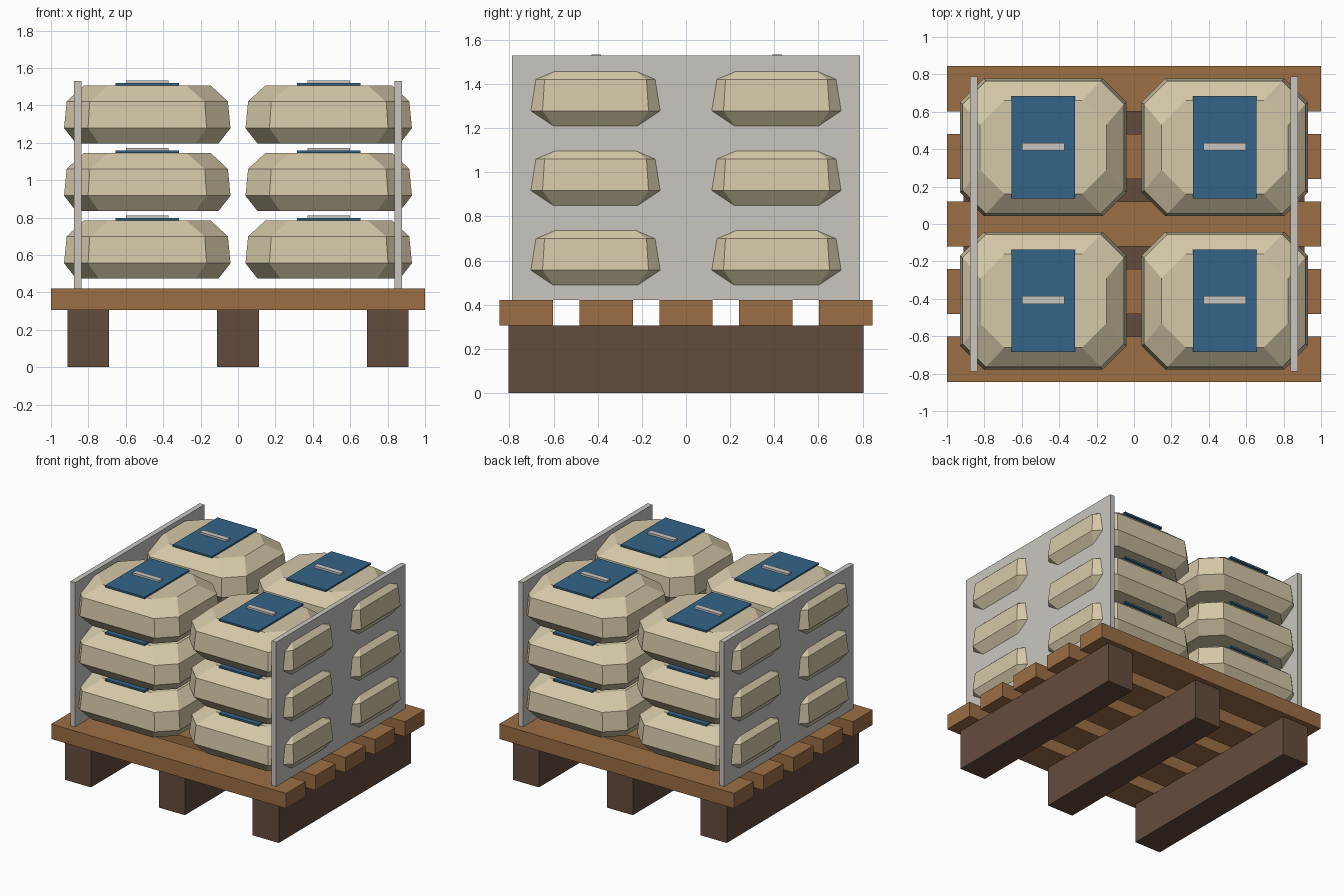
import bpy
import bmesh

old = bpy.data.objects.get("Cube")
if old:
    bpy.data.objects.remove(old, do_unlink=True)


def linear(c):
    c /= 255
    return c / 12.92 if c <= 0.04045 else ((c + 0.055) / 1.055) ** 2.4


def material(name, *rgb):
    m = bpy.data.materials.new(name)
    color = [linear(c) for c in rgb] + [1]
    m.use_nodes = True
    m.diffuse_color = color
    bsdf = m.node_tree.nodes["Principled BSDF"]
    bsdf.inputs["Base Color"].default_value = color
    bsdf.inputs["Roughness"].default_value = 0.8
    return m


sack_cloth = material("sack beige", 212, 200, 168)
label_blue = material("label blue", 52, 100, 135)
panel_grey = material("panel grey", 202, 198, 192)
slat_wood = material("slat wood", 155, 110, 69)
runner_wood = material("runner dark wood", 100, 76, 61)


def finish(name, bm, mat):
    bmesh.ops.recalc_face_normals(bm, faces=bm.faces)
    mesh = bpy.data.meshes.new(name)
    bm.to_mesh(mesh)
    bm.free()
    mesh.materials.append(mat)
    obj = bpy.data.objects.new(name, mesh)
    bpy.context.collection.objects.link(obj)
    return obj


def box(name, center, size, mat):
    bm = bmesh.new()
    bmesh.ops.create_cube(bm, size=1)
    bmesh.ops.scale(bm, vec=size, verts=bm.verts)
    bmesh.ops.translate(bm, vec=center, verts=bm.verts)
    return finish(name, bm, mat)


def octagon(hx, hy, cut):
    return [(hx, cut - hy), (hx, hy - cut), (hx - cut, hy), (cut - hx, hy),
            (-hx, hy - cut), (-hx, cut - hy), (cut - hx, -hy), (hx - cut, -hy)]


# Sack profile: height, half width, half depth, corner cut
SACK_RINGS = [(0, 0.38, 0.302, 0.122), (0.083, 0.445, 0.368, 0.128),
              (0.226, 0.431, 0.355, 0.124), (0.312, 0.338, 0.25, 0.13)]


def sack(name, x, y, z):
    bm = bmesh.new()
    rings = [[bm.verts.new((x + px, y + py, z + h)) for px, py in octagon(hx, hy, cut)]
             for h, hx, hy, cut in SACK_RINGS]
    for low, high in zip(rings, rings[1:]):
        for i in range(8):
            j = (i + 1) % 8
            bm.faces.new((low[i], low[j], high[j], high[i]))
    bm.faces.new(rings[0])
    bm.faces.new(rings[-1])
    return finish(name, bm, sack_cloth)


# Pallet runners and slats
for i in (-1, 0, 1):
    box("pallet_runner", (0.8 * i, 0, 0.1525), (0.222, 1.61, 0.305), runner_wood)
for i in range(-2, 3):
    box("pallet_slat", (0, 0.3615 * i, 0.3625), (2, 0.242, 0.115), slat_wood)

# Side panels
for side, label in ((1, "left"), (-1, "right")):
    box(label + "_side_panel", (0.857 * side, 0, 0.975), (0.04, 1.575, 1.11), panel_grey)

# Stacked sacks, each with a label and a strip on top
for layer in range(3):
    z = 0.473 + 0.361 * layer
    for x in (-0.485, 0.485):
        for y in (-0.41, 0.41):
            sack("sack", x, y, z)
            box("sack_label", (x, y, z + 0.317), (0.338, 0.548, 0.014), label_blue)
            box("label_strip", (x, y + 0.003, z + 0.331), (0.226, 0.042, 0.016), panel_grey)
